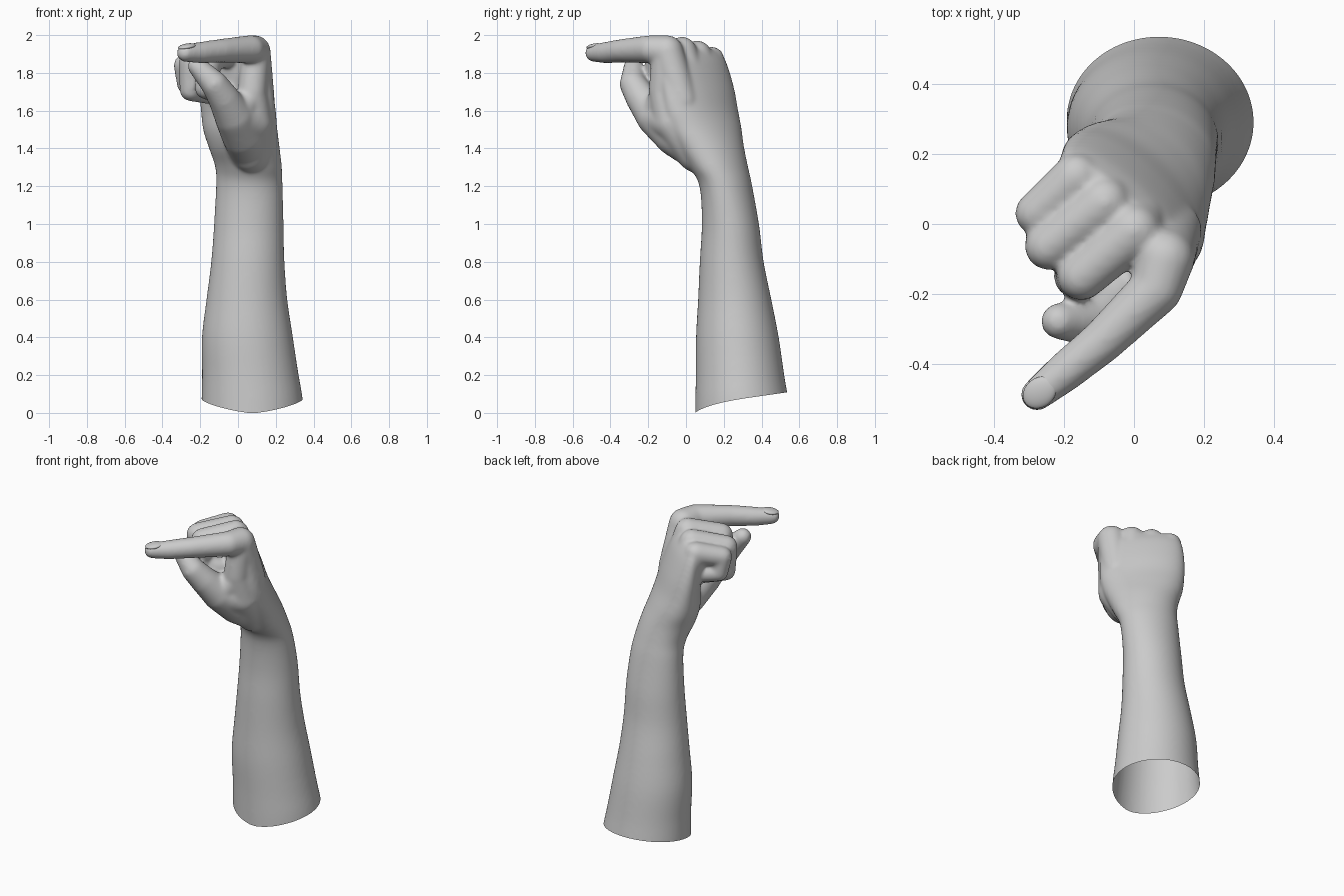
import bpy, bmesh, math
from mathutils import Vector, Matrix

if "Cube" in bpy.data.objects:
    bpy.data.objects.remove(bpy.data.objects["Cube"])

bm = bmesh.new()


def smooth_steps(rows, n=5):
    """Catmull-Rom interpolation between section rows."""
    out = []
    for k in range(len(rows) - 1):
        p0, p1, p2, p3 = (rows[max(0, min(len(rows) - 1, k + i))] for i in (-1, 0, 1, 2))
        for s in range(n):
            t = s / n
            out.append([0.5 * (2 * b + (c - a) * t + (2 * a - 5 * b + 4 * c - d) * t * t
                               + (3 * b - a - 3 * c + d) * t ** 3)
                        for a, b, c, d in zip(p0, p1, p2, p3)])
    return out + [rows[-1]]


def loft(sections, sides=48):
    """Closed tube through horizontal ellipses (z, cx, cy, half width, half depth, turn)."""
    rings = []
    for z, cx, cy, a, b, deg in smooth_steps(sections):
        turn = Matrix.Rotation(math.radians(deg), 3, 'Z')
        rings.append([bm.verts.new(Vector((cx, cy, z)) + turn @ Vector(
            (a * math.cos(2 * math.pi * i / sides), b * math.sin(2 * math.pi * i / sides), 0)))
            for i in range(sides)])
    for lo, hi in zip(rings, rings[1:]):
        for i in range(sides):
            j = (i + 1) % sides
            bm.faces.new((lo[i], lo[j], hi[j], hi[i]))
    bm.faces.new(rings[0][::-1])
    bm.faces.new(rings[-1])


def chain(*joints):
    """Rounded, tapering limb through joints (x, y, z, radius)."""
    for x, y, z, r in joints:
        bmesh.ops.create_icosphere(bm, subdivisions=3, radius=r,
                                   matrix=Matrix.Translation((x, y, z)))
    for a, b in zip(joints, joints[1:]):
        p, q = Vector(a[:3]), Vector(b[:3])
        d = q - p
        m = Matrix.Translation((p + q) / 2) @ d.to_track_quat('Z', 'Y').to_matrix().to_4x4()
        bmesh.ops.create_cone(bm, cap_ends=True, segments=28, radius1=a[3],
                              radius2=b[3], depth=d.length, matrix=m)


# forearm, wrist and palm
loft([(-0.12, .08, .305, .275, .258, 0),
      (0.05, .075, .297, .268, .248, 0),
      (0.20, .065, .286, .255, .234, 0),
      (0.40, .050, .272, .241, .219, 0),
      (0.60, .047, .258, .214, .194, 0),
      (0.80, .052, .242, .194, .169, 0),
      (1.00, .057, .235, .184, .151, -4),
      (1.20, .060, .211, .179, .136, -16),
      (1.30, .056, .174, .186, .143, -30),
      (1.40, .034, .130, .206, .156, -40),
      (1.50, .012, .098, .235, .149, -45),
      (1.60, .002, .078, .250, .127, -45),
      (1.72, -.012, .060, .252, .110, -45),
      (1.85, -.028, .034, .242, .088, -45),
      (1.92, -.035, .025, .205, .055, -45)])

# pointing index finger
chain((.11, -.02, 1.65, .085), (.088, -.10, 1.915, .085), (.065, -.185, 1.925, .075),
      (-.09, -.335, 1.917, .063), (-.20, -.425, 1.907, .057), (-.278, -.488, 1.905, .047))
# curled middle, ring and little fingers
chain((.05, .06, 1.62, .09), (0, -.02, 1.915, .077), (-.15, -.15, 1.88, .069),
      (-.17, -.15, 1.72, .060), (-.08, -.07, 1.69, .056))
chain((-.03, .13, 1.61, .09), (-.085, .06, 1.897, .075), (-.245, -.065, 1.86, .067),
      (-.25, -.05, 1.71, .060), (-.15, .02, 1.69, .056))
chain((-.10, .17, 1.60, .08), (-.165, .135, 1.872, .068), (-.28, .03, 1.84, .061),
      (-.27, .045, 1.74, .054), (-.18, .10, 1.73, .052))
# thumb
chain((.06, .07, 1.38, .105), (.03, -.05, 1.47, .116), (-.02, -.16, 1.57, .105),
      (-.075, -.235, 1.665, .084), (-.125, -.28, 1.74, .072), (-.215, -.278, 1.835, .052))
# thumb muscle and web of skin between thumb and index finger
chain((.09, -.11, 1.86, .075), (.075, -.12, 1.70, .078), (.08, -.07, 1.54, .105),
      (.07, .06, 1.38, .11))
chain((.075, -.12, 1.68, .07), (.02, -.14, 1.62, .085), (-.03, -.17, 1.59, .09))
chain((.08, -.07, 1.54, .105), (-.02, -.15, 1.57, .105))

# fuse everything into one smooth skin
mesh = bpy.data.meshes.new("hand_and_forearm")
bm.to_mesh(mesh)
bm.free()
hand = bpy.data.objects.new("hand_and_forearm", mesh)
bpy.context.collection.objects.link(hand)
fuse = hand.modifiers.new("fuse", 'REMESH')
fuse.mode = 'VOXEL'
fuse.voxel_size = 0.01
soft = hand.modifiers.new("soften", 'SMOOTH')
soft.factor = 0.5
soft.iterations = 14
deps = bpy.context.evaluated_depsgraph_get()
skin = bpy.data.meshes.new_from_object(hand.evaluated_get(deps))
hand.modifiers.clear()
hand.data = skin

# slanted open cut at the elbow end, its rim bowed upwards
bm = bmesh.new()
bm.from_mesh(skin)
bmesh.ops.bisect_plane(bm, geom=bm.verts[:] + bm.edges[:] + bm.faces[:],
                       plane_co=(0, .05, 0), plane_no=Vector((0, -.11, .49)).normalized(),
                       clear_inner=True)
for v in bm.verts:
    if v.co.z < 0.3:
        t = min(1, max(0, (v.co.y - .05) / .49))
        v.co.z += .026 * math.sin(math.pi * t ** 0.65) * (1 - v.co.z / 0.3)
for f in bm.faces:
    f.smooth = True
bm.to_mesh(skin)
bm.free()

# index fingernail
bpy.ops.mesh.primitive_uv_sphere_add(segments=24, ring_count=12, radius=1)
nail = bpy.context.object
nail.name = "index_nail"
nail.scale = (.052, .042, .016)
nail.rotation_euler = (0, math.radians(10), math.radians(219))
nail.location = (-.270, -.482, 1.939)
bpy.ops.object.shade_smooth()
